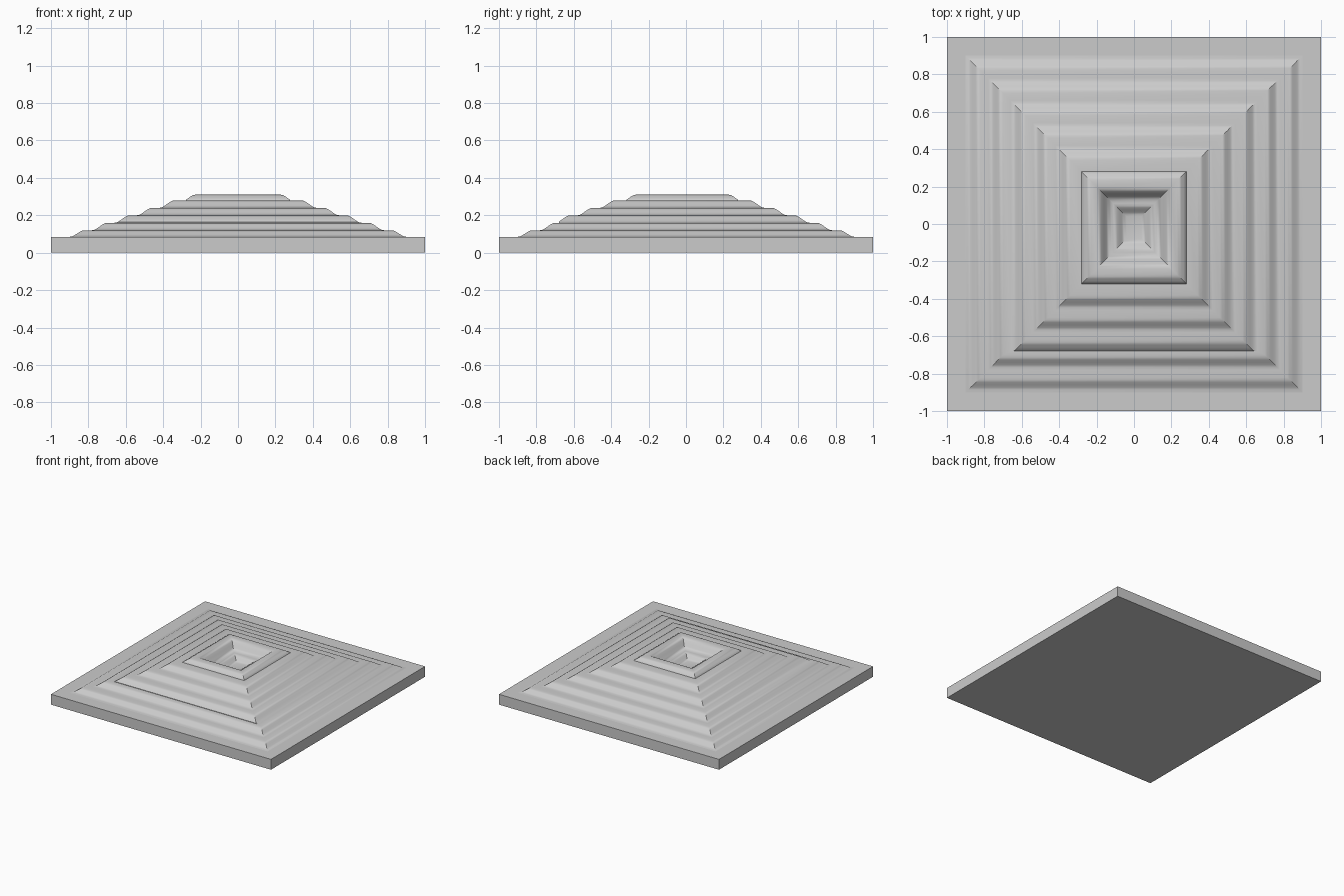
import bpy, bmesh, math

default = bpy.data.objects.get("Cube")
if default:
    bpy.data.objects.remove(default, do_unlink=True)

stone = bpy.data.materials.new("stone grey")
stone.use_nodes = True
grey = (0.6, 0.6, 0.6, 1)
stone.diffuse_color = grey
stone.node_tree.nodes["Principled BSDF"].inputs["Base Color"].default_value = grey

SHIFT = 0.04       # upper tiers reach further to the front
SAMPLES = 6


def riser(outer, inner, low, high, shift, limit=9, front_limit=9):
    """Square rings following one S-curved step, as (half size, front reach, height)."""
    rings = []
    for i in range(SAMPLES + 1):
        t = i / SAMPLES
        half = outer + (inner - outer) * t
        z = low + (high - low) * t * t * (3 - 2 * t)
        rings.append((min(half, limit), min(half + shift, front_limit), z))
    return rings


def ring_mesh(name, rings):
    """Skin a stack of rectangular rings and cap both ends."""
    bm = bmesh.new()
    loops = []
    for h, f, z in rings:
        loops.append([bm.verts.new(p) for p in
                      ((-h, -f, z), (h, -f, z), (h, h, z), (-h, h, z))])
    for a, b in zip(loops, loops[1:]):
        for i in range(4):
            j = (i + 1) % 4
            bm.faces.new((a[i], a[j], b[j], b[i]))
    bm.faces.new(loops[0][::-1])
    bm.faces.new(loops[-1])
    bmesh.ops.remove_doubles(bm, verts=bm.verts, dist=1e-5)
    mesh = bpy.data.meshes.new(name)
    bm.to_mesh(mesh)
    bm.free()
    mesh.materials.append(stone)
    obj = bpy.data.objects.new(name, mesh)
    bpy.context.collection.objects.link(obj)
    bpy.ops.object.select_all(action="DESELECT")
    obj.select_set(True)
    bpy.context.view_layer.objects.active = obj
    bpy.ops.object.shade_smooth_by_angle(angle=math.radians(35))
    return obj


# Flat square slab
ring_mesh("base_slab", [(1, 1, 0), (1, 1, 0.085)])

# Five rounded terraces
levels = [0.085, 0.12, 0.16, 0.20, 0.24, 0.28]
terraces = []
for n in range(5):
    foot = 0.90 - 0.12 * n
    upper = n >= 2
    terraces += riser(foot, foot - 0.08, levels[n], levels[n + 1],
                      SHIFT if upper else 0,
                      front_limit=0.68 if n == 2 else 9)

# Raised rim, then the stepped hollow and its floor
rim = riser(0.30, 0.23, 0.275, 0.31, SHIFT, limit=0.28, front_limit=0.32)
hollow = (riser(0.20, 0.12, 0.31, 0.24, SHIFT)
          + riser(0.11, 0.04, 0.24, 0.20, SHIFT))
ring_mesh("terraces_and_hollow", terraces + [(0.28, 0.32, 0.28)] + rim[1:] + hollow)
